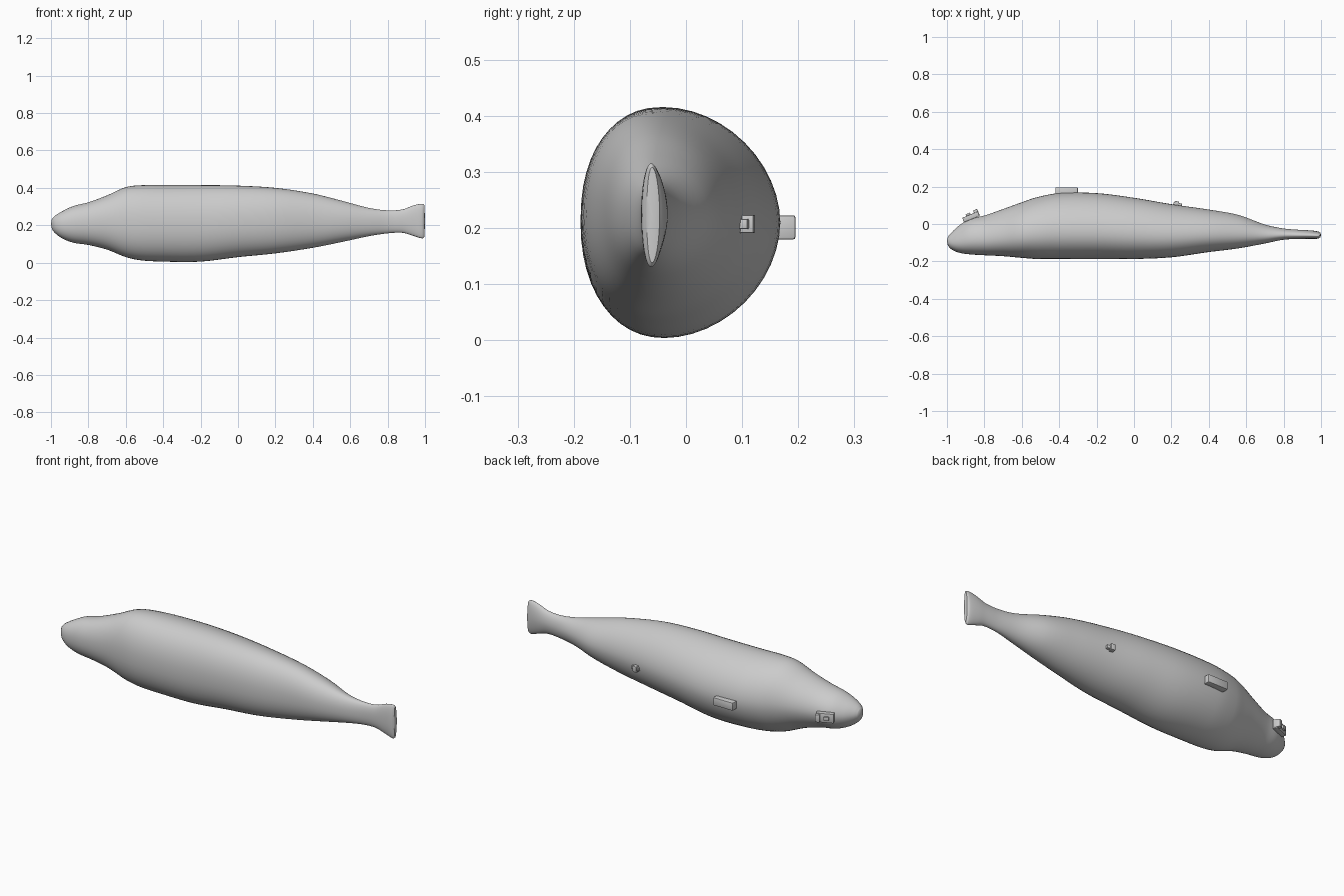
import bpy, bmesh, math
from mathutils import Vector

if "Cube" in bpy.data.objects:
    bpy.data.objects.remove(bpy.data.objects["Cube"])

grey = bpy.data.materials.new("plain grey")
grey.use_nodes = True
grey.diffuse_color = (0.6, 0.6, 0.6, 1)
grey.node_tree.nodes["Principled BSDF"].inputs["Base Color"].default_value = (0.6, 0.6, 0.6, 1)

SIDES = 48
STEPS = 5

# Body stations from nose to tail: x, low z, high z, front y, back y
STATIONS = [
    (-.995, .18, .235, -.115, -.068),
    (-.98, .16, .25, -.133, -.05),
    (-.94, .13, .275, -.152, -.012),
    (-.88, .107, .303, -.162, .026),
    (-.8, .095, .323, -.167, .045),
    (-.7, .07, .36, -.172, .08),
    (-.6, .03, .404, -.181, .116),
    (-.52, .013, .414, -.187, .143),
    (-.4, .006, .415, -.188, .165),
    (-.2, .006, .415, -.187, .165),
    (0, .03, .412, -.187, .14),
    (.2, .05, .4, -.178, .106),
    (.4, .08, .37, -.15, .077),
    (.56, .112, .33, -.13, .048),
    (.7, .142, .293, -.104, -.003),
    (.8, .157, .28, -.084, -.024),
    (.88, .16, .285, -.08, -.031),
    (.94, .143, .307, -.08, -.034),
    (.985, .13, .315, -.078, -.04),
    (.997, .138, .308, -.07, -.047),
]


def spline(p, q, r, s, t):
    """Smooth curve between stations q and r, with uneven spacing."""
    def tangent(a, b, k):
        return (b[k] - a[k]) / (b[0] - a[0]) if b[0] != a[0] else 0
    w = r[0] - q[0]
    h = t * t * (3 - 2 * t)
    out = [q[0] + w * t]
    for k in range(1, 5):
        m, n = tangent(p, r, k) * w, tangent(q, s, k) * w
        out.append(q[k] + (r[k] - q[k]) * h + m * t * (1 - t) ** 2 - n * t * t * (1 - t))
    return out


def resample(pts):
    rows = []
    last = len(pts) - 1
    for i in range(last):
        quad = pts[max(i - 1, 0)], pts[i], pts[i + 1], pts[min(i + 2, last)]
        rows += [spline(*quad, j / STEPS) for j in range(STEPS)]
    return rows + [pts[-1]]


def power(v, e):
    return math.copysign(abs(v) ** e, v)


def finish(name, bm):
    bmesh.ops.recalc_face_normals(bm, faces=bm.faces)
    mesh = bpy.data.meshes.new(name)
    bm.to_mesh(mesh)
    bm.free()
    mesh.materials.append(grey)
    obj = bpy.data.objects.new(name, mesh)
    bpy.context.collection.objects.link(obj)
    bpy.ops.object.select_all(action='DESELECT')
    obj.select_set(True)
    bpy.context.view_layer.objects.active = obj
    bpy.ops.object.shade_smooth_by_angle(angle=math.radians(40))
    return obj


# Body: egg-shaped rings, fuller at the front and narrower at the back
bm = bmesh.new()
rings = []
for x, z0, z1, y0, y1 in resample(STATIONS):
    yc, zc, rz = y0 + .42 * (y1 - y0), (z0 + z1) / 2, (z1 - z0) / 2
    ring = []
    for i in range(SIDES):
        a = math.tau * i / SIDES
        c, s = math.cos(a), math.sin(a)
        ry, e = (y1 - yc, 1.06) if c > 0 else (yc - y0, .92)
        ring.append(bm.verts.new((x, yc + ry * power(c, e), zc + rz * power(s, e))))
    rings.append(ring)
for a, b in zip(rings, rings[1:]):
    for i in range(SIDES):
        j = (i + 1) % SIDES
        bm.faces.new((a[i], a[j], b[j], b[i]))
# Closed nose and tail tips
for ring, tip in ((rings[0], (-1, -.09, .208)), (rings[-1], (1, -.058, .223))):
    v = bm.verts.new(tip)
    for i in range(SIDES):
        bm.faces.new((ring[i], ring[(i + 1) % SIDES], v))
finish("body", bm)


def block(name, center, size, turn=0, bevel=.004):
    bm = bmesh.new()
    bmesh.ops.create_cube(bm, size=1)
    bmesh.ops.scale(bm, vec=Vector(size), verts=bm.verts)
    bmesh.ops.bevel(bm, geom=bm.edges[:], offset=bevel, segments=2, affect='EDGES', profile=.5)
    obj = finish(name, bm)
    obj.location = center
    obj.rotation_euler.z = math.radians(turn)
    return obj


# Fittings along the back side
block("middle_block", (-.36, .17, .201), (.12, .05, .043))
block("rear_lug_base", (.232, .1, .207), (.046, .026, .018), -9, .002)
block("rear_lug_ridge", (.227, .107, .207), (.022, .03, .032), -9, .002)
block("head_plate", (-.872, .038, .207), (.09, .026, .05), 22, .003)
block("head_stop", (-.843, .06, .207), (.024, .036, .042), 22, .004)
block("head_stud", (-.885, .046, .207), (.026, .022, .02), 22, .002)
